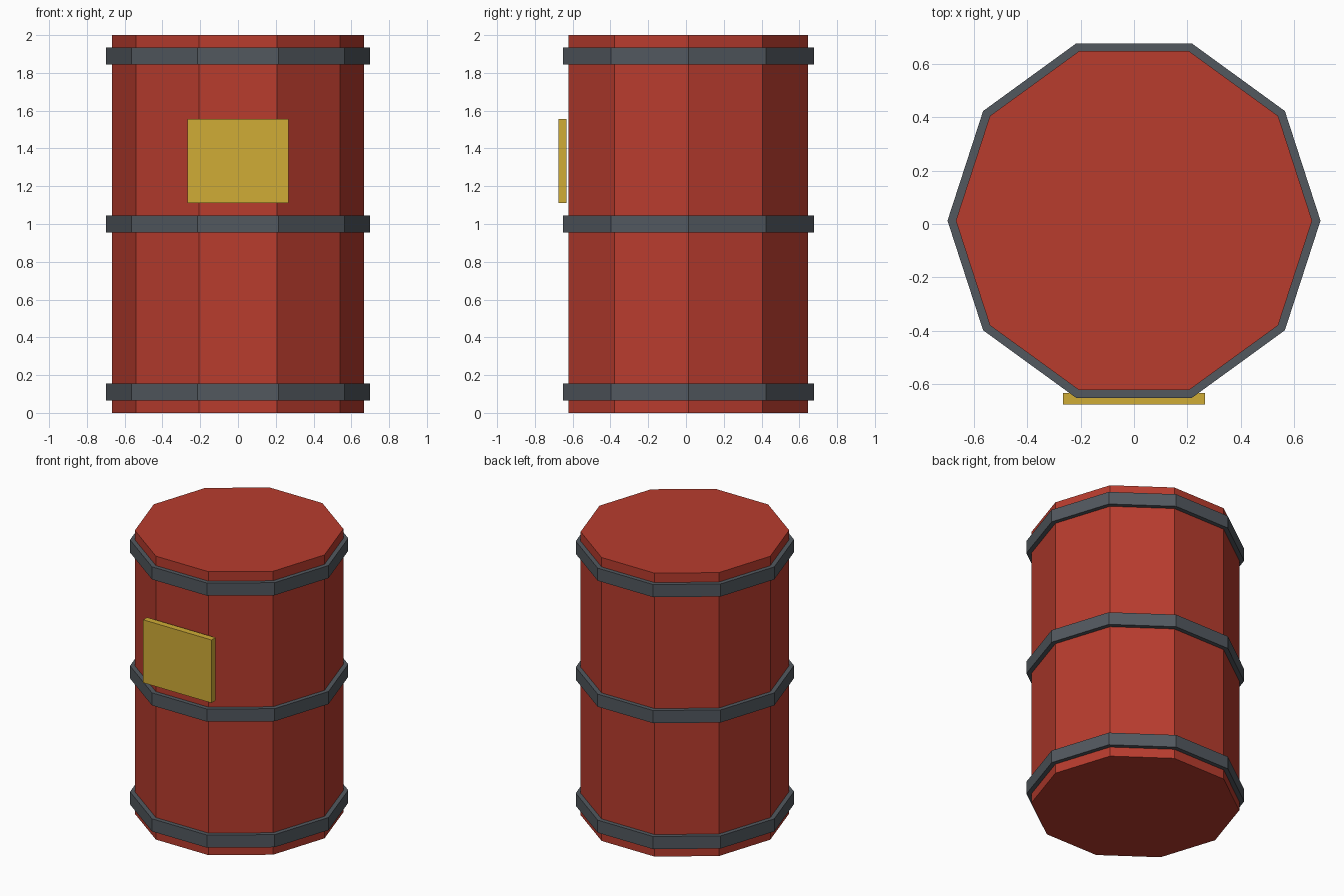
import bpy
import math

if "Cube" in bpy.data.objects:
    bpy.data.objects.remove(bpy.data.objects["Cube"])

CY = 0.0125      # barrel axis offset, the label plate sticks out in front
SIDES = 10


def material(name, color):
    m = bpy.data.materials.new(name)
    m.diffuse_color = (*color, 1.0)
    m.use_nodes = True
    m.node_tree.nodes["Principled BSDF"].inputs["Base Color"].default_value = m.diffuse_color
    return m


red = material("barrel red", (0.48, 0.045, 0.027))
grey = material("hoop grey", (0.084, 0.098, 0.114))
yellow = material("label yellow", (0.63, 0.413, 0.037))


def prism(name, radius, z, height, mat):
    # ten-sided prism with a corner on the x axis
    bpy.ops.mesh.primitive_cylinder_add(
        vertices=SIDES, radius=radius, depth=height,
        location=(0, CY, z), rotation=(0, 0, math.radians(18)))
    ob = bpy.context.object
    ob.name = name
    ob.data.materials.append(mat)
    return ob


# barrel body
prism("barrel_body", 0.6667, 1.0, 2.0, red)

# three hoops
for label, z in (("lower", 0.111), ("middle", 1.0), ("upper", 1.889)):
    prism(label + "_hoop", 0.698, z, 0.089, grey)

# label plate on the front
bpy.ops.mesh.primitive_cube_add(size=1, location=(0, -0.654, 1.3333))
plate = bpy.context.object
plate.name = "label_plate"
plate.scale = (0.5333, 0.0444, 0.4444)
plate.data.materials.append(yellow)
